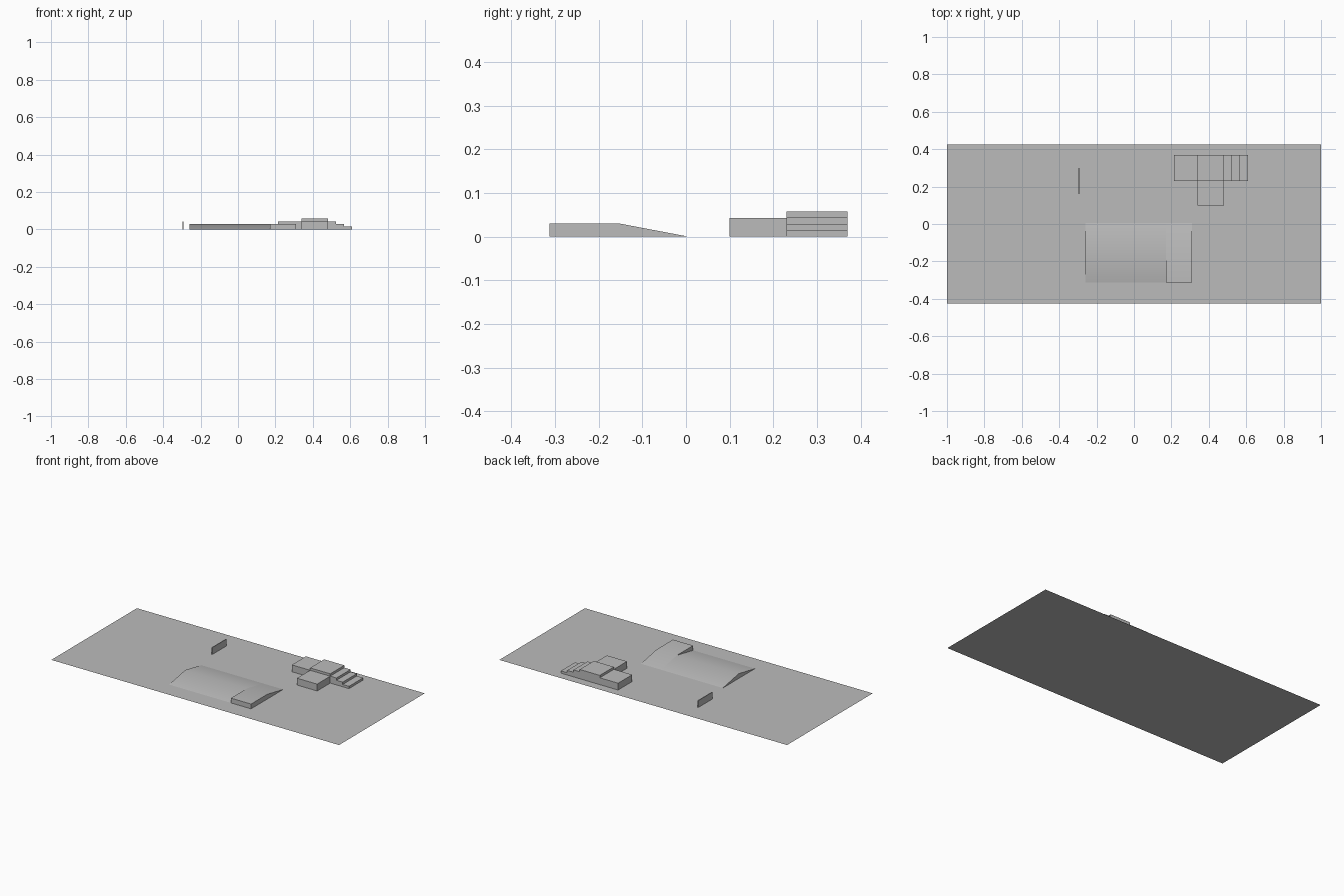
import bpy
import bmesh
import math

if "Cube" in bpy.data.objects:
    bpy.data.objects.remove(bpy.data.objects["Cube"], do_unlink=True)

# Single concrete colour
GREY = (0.5, 0.5, 0.5, 1.0)
concrete = bpy.data.materials.new("concrete_grey")
concrete.use_nodes = True
concrete.diffuse_color = GREY
concrete.node_tree.nodes["Principled BSDF"].inputs["Base Color"].default_value = GREY


def finish(name, bm, smooth=False):
    bmesh.ops.recalc_face_normals(bm, faces=bm.faces[:])
    mesh = bpy.data.meshes.new(name)
    bm.to_mesh(mesh)
    bm.free()
    mesh.materials.append(concrete)
    obj = bpy.data.objects.new(name, mesh)
    bpy.context.collection.objects.link(obj)
    if smooth:
        bpy.ops.object.select_all(action="DESELECT")
        obj.select_set(True)
        bpy.context.view_layer.objects.active = obj
        bpy.ops.object.shade_smooth_by_angle(angle=math.radians(30))
    return obj


def prism(name, x0, x1, profile, smooth=False):
    """Extrude a (y, z) profile from x0 to x1."""
    bm = bmesh.new()
    face = bm.faces.new([bm.verts.new((x0, y, z)) for y, z in profile])
    moved = bmesh.ops.extrude_face_region(bm, geom=[face])["geom"]
    verts = [v for v in moved if isinstance(v, bmesh.types.BMVert)]
    bmesh.ops.translate(bm, verts=verts, vec=(x1 - x0, 0, 0))
    return finish(name, bm, smooth)


def box(name, x0, x1, y0, y1, height):
    return prism(name, x0, x1, [(y0, 0), (y1, 0), (y1, height), (y0, height)])


# Ground sheet
bm = bmesh.new()
bmesh.ops.create_grid(bm, x_segments=1, y_segments=1, size=1)
bmesh.ops.scale(bm, vec=(1, 0.425, 1), verts=bm.verts[:])
finish("ground_sheet", bm)

# Low double-sided bank, with a flat deck at one front corner
FRONT, CREST, BACK, TOP = -0.313, -0.152, 0.006, 0.03
prism("bank", -0.26, 0.17, [(FRONT, 0), (CREST, TOP), (BACK, 0)], True)
prism("bank_deck", 0.17, 0.31,
      [(FRONT, 0), (FRONT, TOP), (CREST, TOP), (BACK, 0)], True)

# Raised platform with side ledges
Y0, Y1 = 0.23, 0.37
box("platform", 0.34, 0.48, Y0, Y1, 0.058)
box("side_ledge", 0.213, 0.34, Y0, Y1, 0.043)
box("front_ledge", 0.34, 0.48, 0.10, Y0, 0.043)

# Stairs descending from the platform
for i in range(3):
    x = 0.48 + 0.0435 * i
    box(f"step_{i + 1}", x, x + 0.0435, Y0, Y1, 0.0435 - 0.0145 * i)

# Thin upright board
box("upright_board", -0.296, -0.291, 0.16, 0.30, 0.043)
